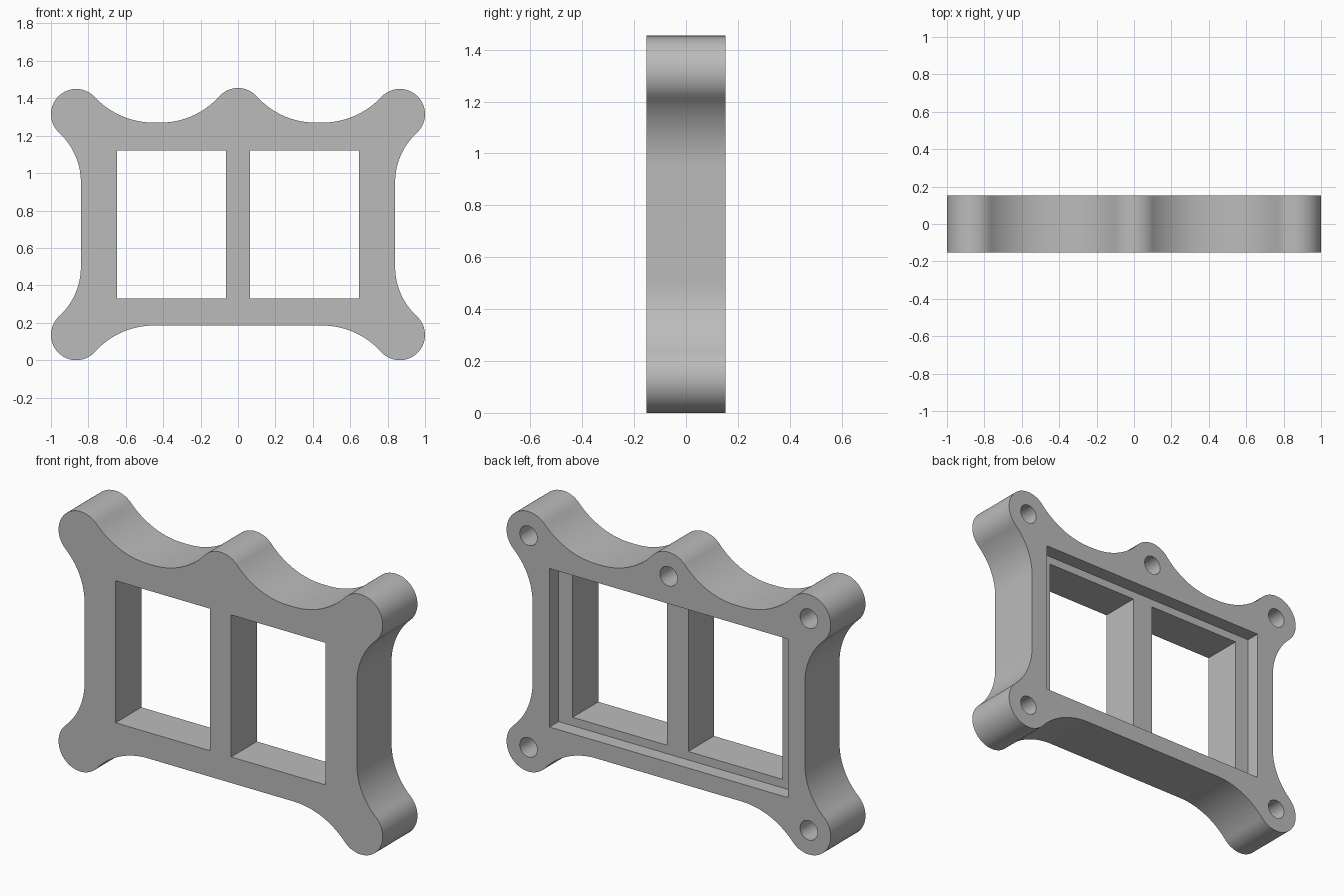
import bpy
import bmesh
from math import atan2, cos, sin, pi, tau, radians
from mathutils import Vector

cube = bpy.data.objects.get("Cube")
if cube:
    bpy.data.objects.remove(cube, do_unlink=True)

DEPTH = 0.153        # half thickness
LOBE = 0.135         # radius of the rounded ears
UP, DOWN, OUT = Vector((0, 1)), Vector((0, -1)), Vector((1, 0))

grey = bpy.data.materials.new("plain grey")
grey.use_nodes = True
grey.diffuse_color = (0.5, 0.5, 0.5, 1)
grey.node_tree.nodes["Principled BSDF"].inputs["Base Color"].default_value = (0.5, 0.5, 0.5, 1)


def prism(name, points, y0, y1):
    """Extrude an x-z profile from y0 to y1."""
    bm = bmesh.new()
    face = bm.faces.new([bm.verts.new((x, y0, z)) for x, z in points])
    new = bmesh.ops.extrude_face_region(bm, geom=[face])["geom"]
    verts = [v for v in new if isinstance(v, bmesh.types.BMVert)]
    bmesh.ops.translate(bm, verts=verts, vec=(0, y1 - y0, 0))
    bmesh.ops.recalc_face_normals(bm, faces=bm.faces)
    mesh = bpy.data.meshes.new(name)
    bm.to_mesh(mesh)
    bm.free()
    mesh.materials.append(grey)
    obj = bpy.data.objects.new(name, mesh)
    bpy.context.collection.objects.link(obj)
    return obj


def rectangle(x0, x1, z0, z1):
    return [(x0, z0), (x1, z0), (x1, z1), (x0, z1)]


def arc(centre, radius, a, b, steps):
    return [centre + radius * Vector((cos(t), sin(t)))
            for t in (a + (b - a) * i / steps for i in range(steps + 1))]


def heading(v):
    return atan2(v.y, v.x)


def fillet(lobe, foot, normal, arriving):
    """Hollow arc between a straight edge at foot and a tangent lobe."""
    d = foot - lobe
    radius = (d.length_squared - LOBE ** 2) / (2 * (LOBE - d.dot(normal)))
    centre = foot + normal * radius
    a, b = heading(-normal), heading(lobe - centre)
    b = a + (b - a + pi) % tau - pi
    points = arc(centre, radius, a, b, 20)
    return points if arriving else points[::-1]


def ear(lobe, start, end):
    """Rounded end, running counter-clockwise."""
    a = heading(start - lobe)
    return arc(lobe, LOBE, a, a + (heading(end - lobe) - a) % tau, 32)[1:-1]


# Outline: right half, then mirrored
low, high, mid = Vector((0.865, LOBE)), Vector((0.865, 1.315)), Vector((0, 1.32))
f1 = fillet(low, Vector((0.45, 0.185)), DOWN, True)
f2 = fillet(low, Vector((0.84, 0.5)), OUT, False)
f3 = fillet(high, Vector((0.84, 0.95)), OUT, True)
f4 = fillet(high, Vector((0.45, 1.27)), UP, False)
f5 = fillet(mid, Vector((0.415, 1.27)), UP, True)
crown = mid + UP * LOBE
half = (f1 + ear(low, f1[-1], f2[0]) + f2 + f3 + ear(high, f3[-1], f4[0])
        + f4 + f5 + ear(mid, f5[-1], crown))
outline = half + [crown] + [Vector((-p.x, p.y)) for p in reversed(half)]
frame = prism("frame", outline, -DEPTH, DEPTH)

# Cutters: two windows, the rear recess and five blind screw holes
cutters = [prism("recess_cutter", rectangle(-0.735, 0.735, 0.283, 1.167), DEPTH - 0.08, 0.3)]
for side in (-1, 1):
    x0, x1 = sorted((side * 0.065, side * 0.648))
    cutters.append(prism("window_cutter", rectangle(x0, x1, 0.33, 1.122), -0.3, 0.3))
for x, z in ((-0.865, LOBE), (0.865, LOBE), (-0.865, 1.315), (0.865, 1.315), (0, 1.32)):
    ring = arc(Vector((x, z)), 0.054, 0, tau, 32)[:-1]
    cutters.append(prism("hole_cutter", ring, -0.08, 0.3))

bpy.ops.object.select_all(action='DESELECT')
bpy.context.view_layer.objects.active = frame
frame.select_set(True)
for cutter in cutters:
    cutter.hide_render = True
    mod = frame.modifiers.new("cut", 'BOOLEAN')
    mod.operation, mod.solver, mod.object = 'DIFFERENCE', 'EXACT', cutter
    bpy.ops.object.modifier_apply(modifier=mod.name)
    bpy.data.objects.remove(cutter, do_unlink=True)

bpy.ops.object.shade_smooth_by_angle(angle=radians(30))
